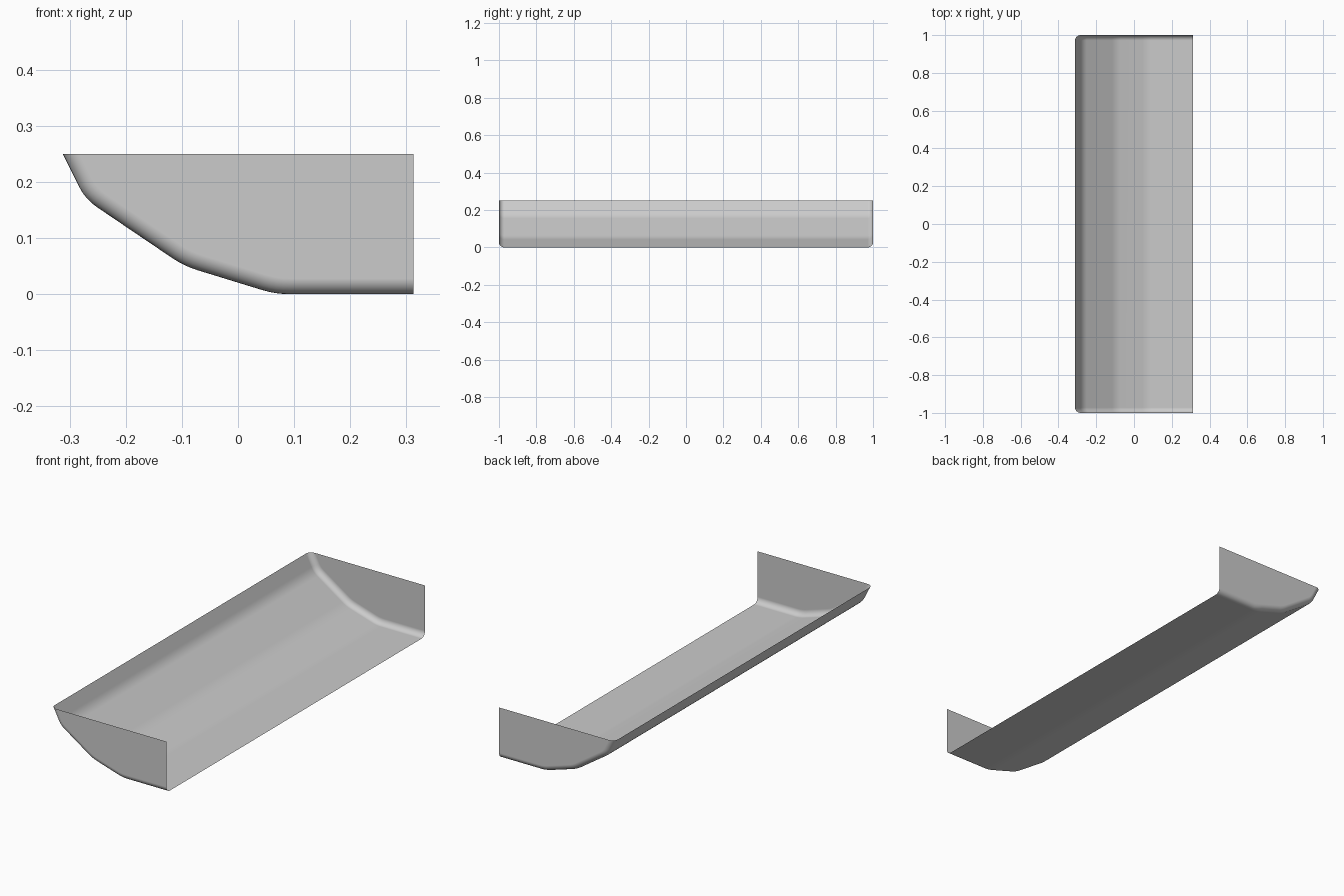
import bpy, bmesh, math
from mathutils import Vector

if "Cube" in bpy.data.objects:
    bpy.data.objects.remove(bpy.data.objects["Cube"])

HALF_LEN, FILLET, CUT = 1.0, 0.028, 0.025
corners = [Vector(p) for p in
           [(-0.3125, 0.25), (-0.272, 0.169), (-0.096, 0.05), (0.067, 0.0), (0.3125, 0.0)]]


def rounded(points, cut, steps=4):
    """Polyline with each inner corner softened by a small curve."""
    out = [points[0]]
    for a, b, c in zip(points, points[1:], points[2:]):
        p, q = b + (a - b).normalized() * cut, b + (c - b).normalized() * cut
        for i in range(steps + 1):
            t = i / steps
            out.append(p * (1 - t) ** 2 + b * 2 * t * (1 - t) + q * t * t)
    return out + [points[-1]]


def inset(points, d):
    """Shift the profile inward, keeping its ends on the rim planes."""
    out = []
    for i, p in enumerate(points):
        t = (points[min(i + 1, len(points) - 1)] - points[max(i - 1, 0)]).normalized()
        n = Vector((-t.y, t.x))
        out.append(p + (Vector((d / n.x, 0)) if i == 0 else n * d))
    return out


# Cross-sections along the length, with a quarter-round fillet at each end
profile = rounded(corners, CUT)
STEPS = 6
end = []
for i in range(STEPS + 1):
    a = math.pi / 2 * i / STEPS
    end.append((FILLET * (1 - math.cos(a)), HALF_LEN - FILLET * (1 - math.sin(a))))
sections = [(d, -y) for d, y in reversed(end)] + end

# Trough skin
bm = bmesh.new()
rings = [[bm.verts.new((p.x, y, p.y)) for p in inset(profile, d)] for d, y in sections]
for r, s in zip(rings, rings[1:]):
    for i in range(len(r) - 1):
        bm.faces.new((r[i], r[i + 1], s[i + 1], s[i]))

# Flat end walls
for ring, y in ((rings[0], -HALF_LEN), (rings[-1], HALF_LEN)):
    corner = bm.verts.new((0.3125, y, 0.25))
    wall = ring + [corner]
    bm.faces.new(wall if y > 0 else wall[::-1])

bmesh.ops.recalc_face_normals(bm, faces=bm.faces)
mesh = bpy.data.meshes.new("open_trough")
bm.to_mesh(mesh)
bm.free()
trough = bpy.data.objects.new("open_trough", mesh)
bpy.context.collection.objects.link(trough)

# Smooth shading, weighted so the large panels stay flat
bpy.context.view_layer.objects.active = trough
trough.select_set(True)
bpy.ops.object.shade_smooth_by_angle(angle=math.radians(40))
weighted = trough.modifiers.new("flat_panels", 'WEIGHTED_NORMAL')
weighted.keep_sharp = True
